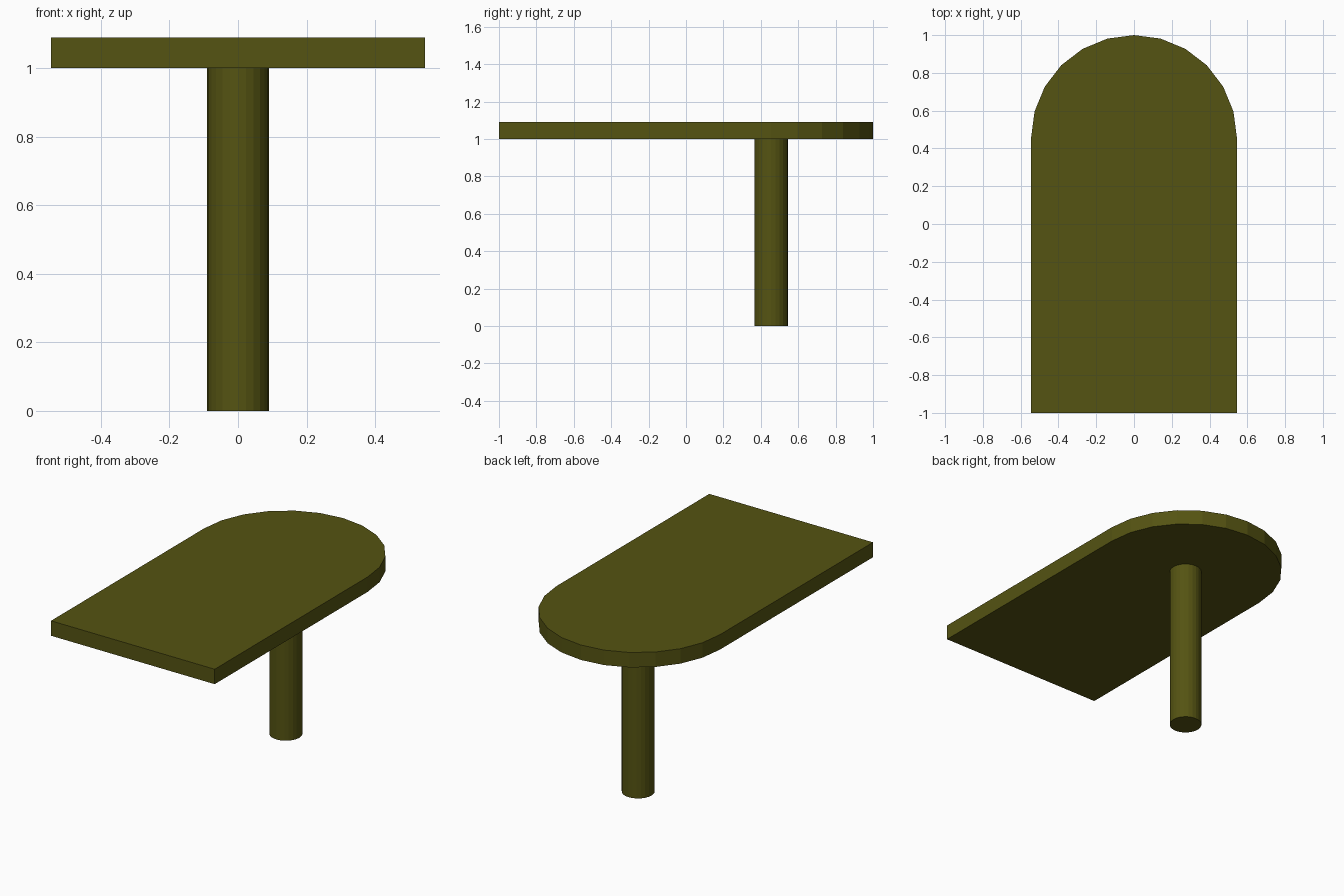
import bpy, bmesh, math

if "Cube" in bpy.data.objects:
    bpy.data.objects.remove(bpy.data.objects["Cube"])

R = 0.545          # half width and radius of the rounded end
CY = 1 - R         # centre of the rounded end, also the leg position
TOP_Z, THICK = 1.0, 0.09

mat = bpy.data.materials.new("olive_paint")
mat.diffuse_color = (0.09, 0.087, 0.006, 1)
mat.use_nodes = True
mat.node_tree.nodes["Principled BSDF"].inputs["Base Color"].default_value = mat.diffuse_color


def extrude_outline(name, outline, z0, z1):
    """Flat-shaded solid from a counter-clockwise outline."""
    bm = bmesh.new()
    face = bm.faces.new([bm.verts.new((x, y, z0)) for x, y in outline])
    res = bmesh.ops.extrude_face_region(bm, geom=[face], use_keep_orig=True)
    verts = [g for g in res["geom"] if isinstance(g, bmesh.types.BMVert)]
    bmesh.ops.translate(bm, verts=verts, vec=(0, 0, z1 - z0))
    bmesh.ops.recalc_face_normals(bm, faces=bm.faces)
    mesh = bpy.data.meshes.new(name)
    bm.to_mesh(mesh)
    bm.free()
    mesh.materials.append(mat)
    obj = bpy.data.objects.new(name, mesh)
    bpy.context.collection.objects.link(obj)
    return obj


def arc(radius, count):
    """Points every 15 degrees around the rounded-end centre."""
    return [(radius * math.cos(math.radians(15 * i)),
             CY + radius * math.sin(math.radians(15 * i))) for i in range(count)]


# Tabletop: square front, half-round back
extrude_outline("tabletop", arc(R, 13) + [(-R, -1), (R, -1)], TOP_Z, TOP_Z + THICK)

# Single round leg under the rounded end
extrude_outline("leg", arc(0.09, 24), 0, TOP_Z)
